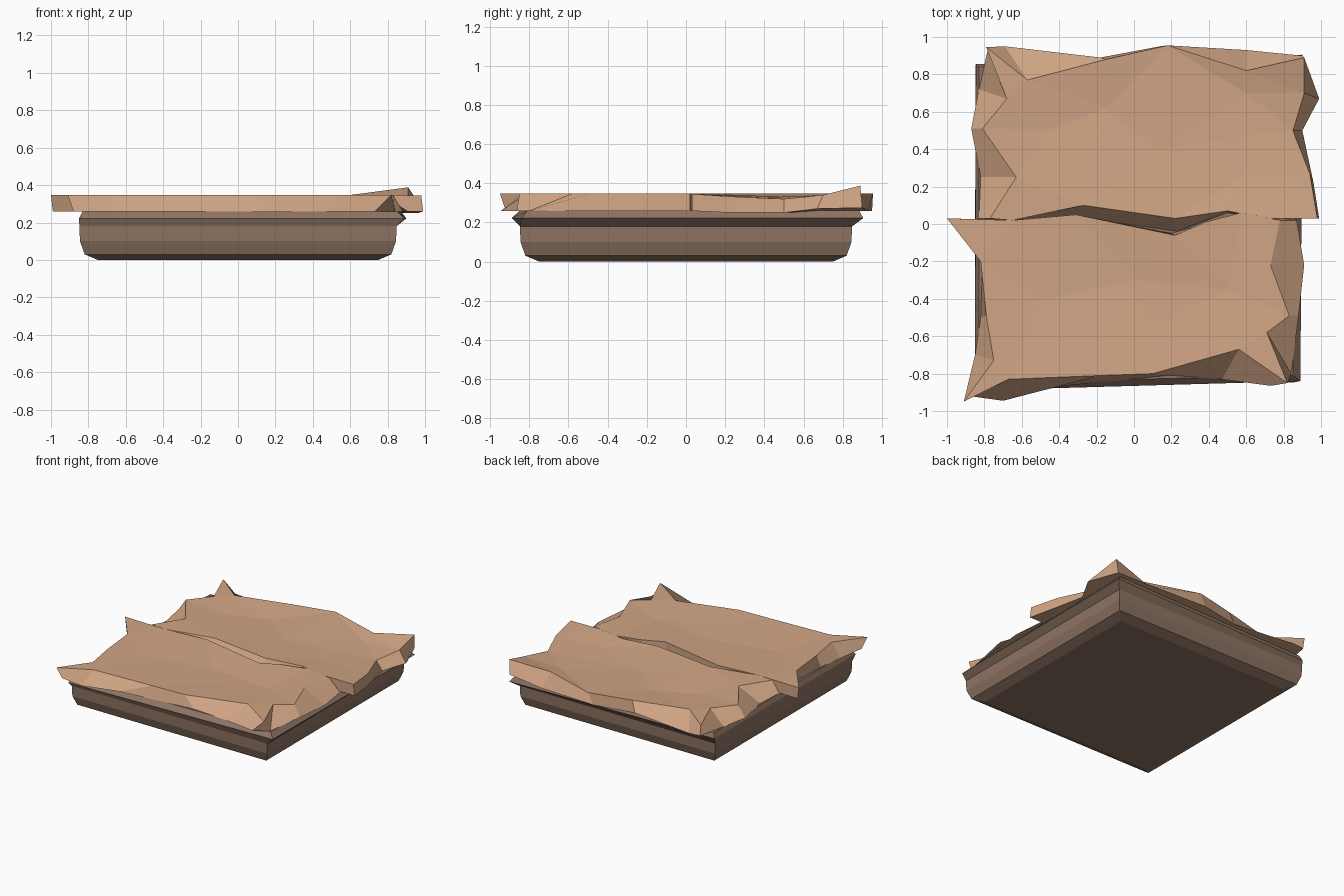
import bpy, bmesh
from mathutils import Vector
from mathutils.geometry import delaunay_2d_cdt

if "Cube" in bpy.data.objects:
    bpy.data.objects.remove(bpy.data.objects["Cube"])


def material(name, color):
    m = bpy.data.materials.new(name)
    m.diffuse_color = (*color, 1)
    m.use_nodes = True
    m.node_tree.nodes["Principled BSDF"].inputs["Base Color"].default_value = m.diffuse_color
    return m


def finish(bm, name, mat):
    bmesh.ops.recalc_face_normals(bm, faces=bm.faces)
    me = bpy.data.meshes.new(name)
    bm.to_mesh(me)
    bm.free()
    me.materials.append(mat)
    ob = bpy.data.objects.new(name, me)
    bpy.context.collection.objects.link(ob)
    return ob


def bridge(bm, a, b):
    n = len(a)
    for i in range(n):
        bm.faces.new((a[i], a[(i + 1) % n], b[(i + 1) % n], b[i]))


def cap(bm, ring, inner=()):
    """Fill a concave outline with triangles, adding inner dent points."""
    verts = list(ring) + [bm.verts.new(p) for p in inner]
    n = len(ring)
    edges = [(i, (i + 1) % n) for i in range(n)]
    out = delaunay_2d_cdt([v.co.xy for v in verts], edges, [], 1, 1e-5)
    made = [verts[o[0]] if o else bm.verts.new((*c, verts[0].co.z))
            for c, o in zip(out[0], out[3])]
    for f in out[2]:
        bm.faces.new([made[i] for i in f])


def slab(name, pairs, dents, mat, lift=None, dips=None):
    """Ragged plate: each row is top x, top y, bottom x, bottom y."""
    bm = bmesh.new()
    lift, dips = lift or {}, dips or {}
    top = [bm.verts.new((p[0], p[1], lift.get(i, 0.347))) for i, p in enumerate(pairs)]
    bot = [bm.verts.new((p[2], p[3], dips.get(i, 0.259))) for i, p in enumerate(pairs)]
    bridge(bm, bot, top)
    cap(bm, top, dents)
    cap(bm, bot)
    return finish(bm, name, mat)


wood_dark = material("dark_clay", (0.27, 0.175, 0.125))
wood_light = material("light_clay", (0.64, 0.38, 0.235))


# Base tray: stacked square rings with a slightly skewed rim
def square(h):
    return [(-h, -h), (h, -h), (h, h), (-h, h)]


levels = [(0, square(0.75)), (0.03, square(0.82)), (0.1, square(0.845)),
          (0.18, square(0.848)),
          (0.222, [(-0.85, -0.89), (0.89, -0.84), (0.9, 0.905), (-0.845, 0.855)]),
          (0.26, [(-0.83, -0.85), (0.85, -0.81), (0.87, 0.885), (-0.83, 0.84)])]
bm = bmesh.new()
rings = [[bm.verts.new((x, y, z)) for x, y in pts] for z, pts in levels]
for a, b in zip(rings, rings[1:]):
    bridge(bm, a, b)
bm.faces.new(rings[0])
bm.faces.new(rings[-1])
finish(bm, "base", wood_dark)

# Front plate
slab("front_plate", [
    (-1, .03, -.99, .03), (-.82, -.2, -.81, -.2), (-.79, -.49, -.82, -.5),
    (-.75, -.73, -.85, -.7), (-.91, -.95, -.88, -.92), (-.67, -.83, -.7, -.945),
    (-.18, -.81, -.42, -.87), (.1, -.8, .18, -.81), (.56, -.67, .47, -.83),
    (.82, -.85, .73, -.865), (.71, -.58, .84, -.8), (.83, -.49, .88, -.49),
    (.73, -.22, .91, -.22), (.78, .02, .87, .02), (.57, .06, .57, .05),
    (.38, .01, .38, .0), (.22, -.06, .2, -.05), (-.31, .05, -.3, .04),
    (-.65, .02, -.65, .02)],
    [(-.5, -.4, .335), (0, -.3, .33), (.1, -.55, .335), (.5, -.35, .332)],
    wood_light)

# Back plate with one raised corner
slab("back_plate", [
    (-.77, .03, -.83, .03), (-.63, .25, -.82, .25), (-.81, .51, -.87, .51),
    (-.68, .67, -.83, .72), (-.79, .945, -.78, .94), (-.57, .77, -.69, .95),
    (-.15, .88, -.18, .89), (.18, .955, .14, .95), (.6, .82, .6, .93),
    (.91, .89, .9, .9), (.91, .7, .99, .67), (.85, .5, .9, .5),
    (.94, .27, .96, .22), (.98, .03, .99, .03), (.7, .03, .7, .03),
    (.5, .07, .5, .06), (.22, .03, .23, -.04), (-.27, .1, -.12, .01),
    (-.65, .02, -.65, .02)][::-1],
    [(-.15, .62, .325), (.12, .4, .328), (.6, .7, .325), (.66, .48, .322),
     (.58, .25, .33), (-.45, .5, .33)],
    wood_light,
    lift={9: .388, 8: .34, 7: .32, 6: .33, 5: .345},
    dips={9: .275, 7: .25, 6: .25, 8: .27})
